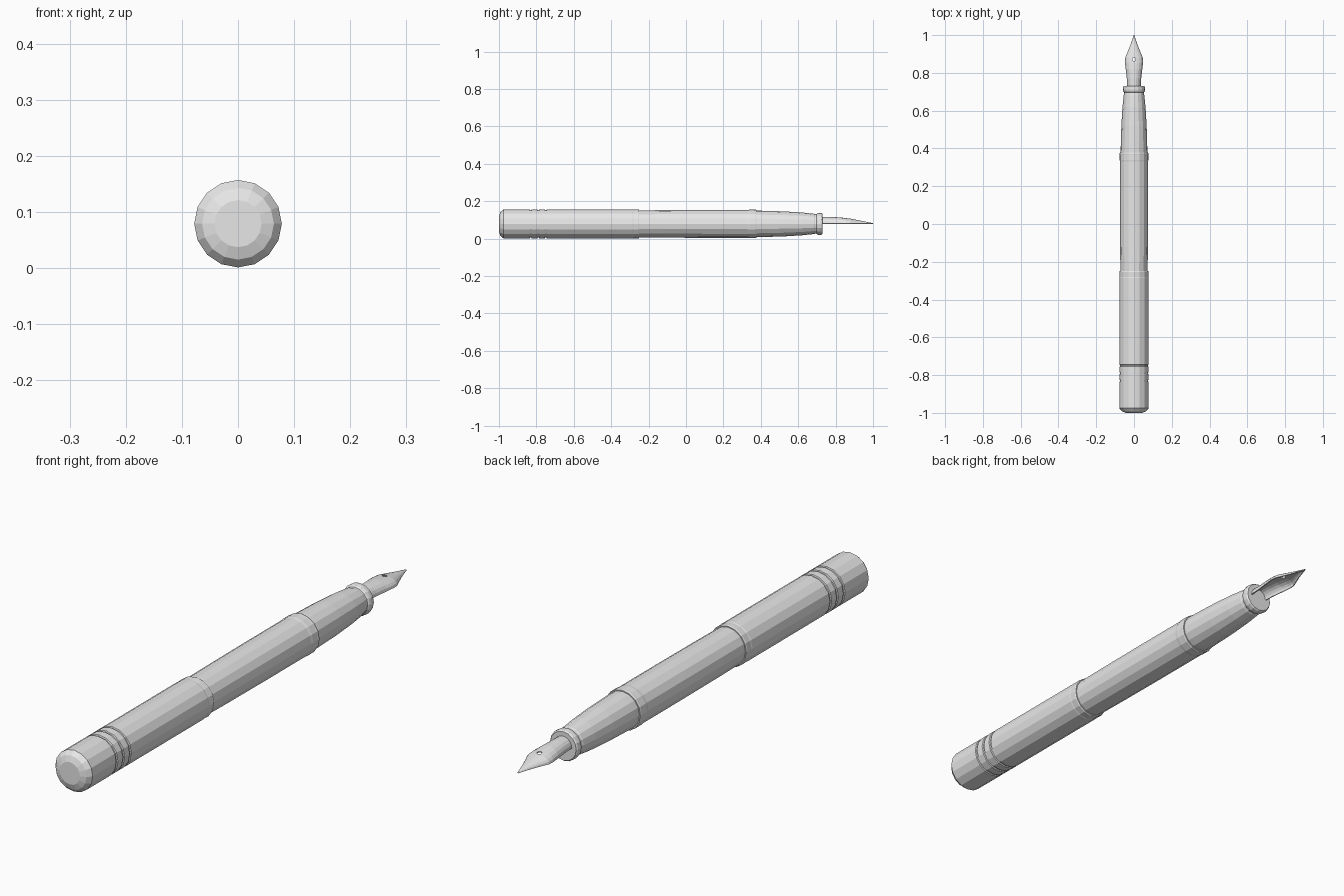
import bpy, bmesh
from math import pi, sin, cos

cube = bpy.data.objects.get("Cube")
if cube:
    bpy.data.objects.remove(cube)

SIDES = 16
AXIS = 0.079  # height of the pen's long axis

grey = bpy.data.materials.new("plain grey")
grey.use_nodes = True
grey.diffuse_color = (0.8, 0.8, 0.8, 1)
grey.node_tree.nodes["Principled BSDF"].inputs["Base Color"].default_value = (0.8, 0.8, 0.8, 1)


def make_object(name, bm):
    bmesh.ops.recalc_face_normals(bm, faces=bm.faces)
    mesh = bpy.data.meshes.new(name)
    bm.to_mesh(mesh)
    bm.free()
    mesh.materials.append(grey)
    obj = bpy.data.objects.new(name, mesh)
    bpy.context.collection.objects.link(obj)
    return obj


def bridge(bm, rings, closed):
    for a, b in zip(rings, rings[1:]):
        n = len(a)
        for i in range(n if closed else n - 1):
            j = (i + 1) % n
            bm.faces.new((a[i], a[j], b[j], b[i]))


def lathe(name, profile):
    """Turn (y, radius) pairs around the long axis and cap both ends."""
    bm = bmesh.new()
    rings = [[bm.verts.new((r * cos(2 * pi * k / SIDES), y, AXIS + r * sin(2 * pi * k / SIDES)))
              for k in range(SIDES)] for y, r in profile]
    bridge(bm, rings, True)
    bm.faces.new(rings[0])
    bm.faces.new(rings[-1])
    return make_object(name, bm)


# Cap with a domed end, three engraved grooves and a lip
R = 0.078
cap = [(-1.0, 0.042), (-0.992, 0.064), (-0.975, R)]
for y in (-0.83, -0.79, -0.75):
    cap += [(y - 0.005, R), (y - 0.003, R - 0.004), (y + 0.003, R - 0.004), (y + 0.005, R)]
cap += [(-0.285, R), (-0.28, R - 0.001), (-0.255, R), (-0.25, R - 0.002)]
lathe("cap", cap)

# Barrel, slightly swelled, with a collar at its front end
lathe("barrel", [(-0.27, 0.072), (-0.12, 0.0735), (0.1, 0.0745), (0.33, 0.0745), (0.34, 0.076),
                 (0.365, 0.076), (0.37, 0.0765), (0.378, 0.075)])

# Tapered grip, narrow neck and flared lip
lathe("grip", [(0.36, 0.071), (0.40, 0.0705), (0.52, 0.067), (0.62, 0.061), (0.685, 0.054),
               (0.69, 0.052), (0.697, 0.052), (0.702, 0.057), (0.712, 0.059), (0.725, 0.058),
               (0.73, 0.054)])

# Nib: an arched shell, open below, drawn out to a point
bm = bmesh.new()
sections = [(0.715, 0.035, 0.036), (0.77, 0.038, 0.036), (0.82, 0.044, 0.034), (0.855, 0.048, 0.030),
            (0.88, 0.047, 0.027), (0.91, 0.034, 0.021), (0.945, 0.020, 0.014), (0.975, 0.010, 0.008),
            (1.0, 0.002, 0.003)]
ARC = 10
rows = [[bm.verts.new((w * cos(pi * k / ARC), y, AXIS + 0.001 + h * sin(pi * k / ARC)))
         for k in range(ARC + 1)] for y, w, h in sections]
bridge(bm, rows, False)
nib = make_object("nib", bm)
for face in nib.data.polygons:
    if face.normal.z < 0:
        face.flip()
nib.data.update()
shell = nib.modifiers.new("thickness", "SOLIDIFY")
shell.thickness = 0.004
shell.offset = -1

# Breather hole through the nib
bm = bmesh.new()
bmesh.ops.create_cone(bm, cap_ends=True, segments=12, radius1=0.009, radius2=0.009, depth=0.1)
bmesh.ops.translate(bm, verts=bm.verts, vec=(0, 0.872, AXIS + 0.03))
cutter = make_object("breather_hole_cutter", bm)
cutter.hide_render = True
cutter.hide_viewport = True
hole = nib.modifiers.new("breather hole", "BOOLEAN")
hole.operation = "DIFFERENCE"
hole.object = cutter
